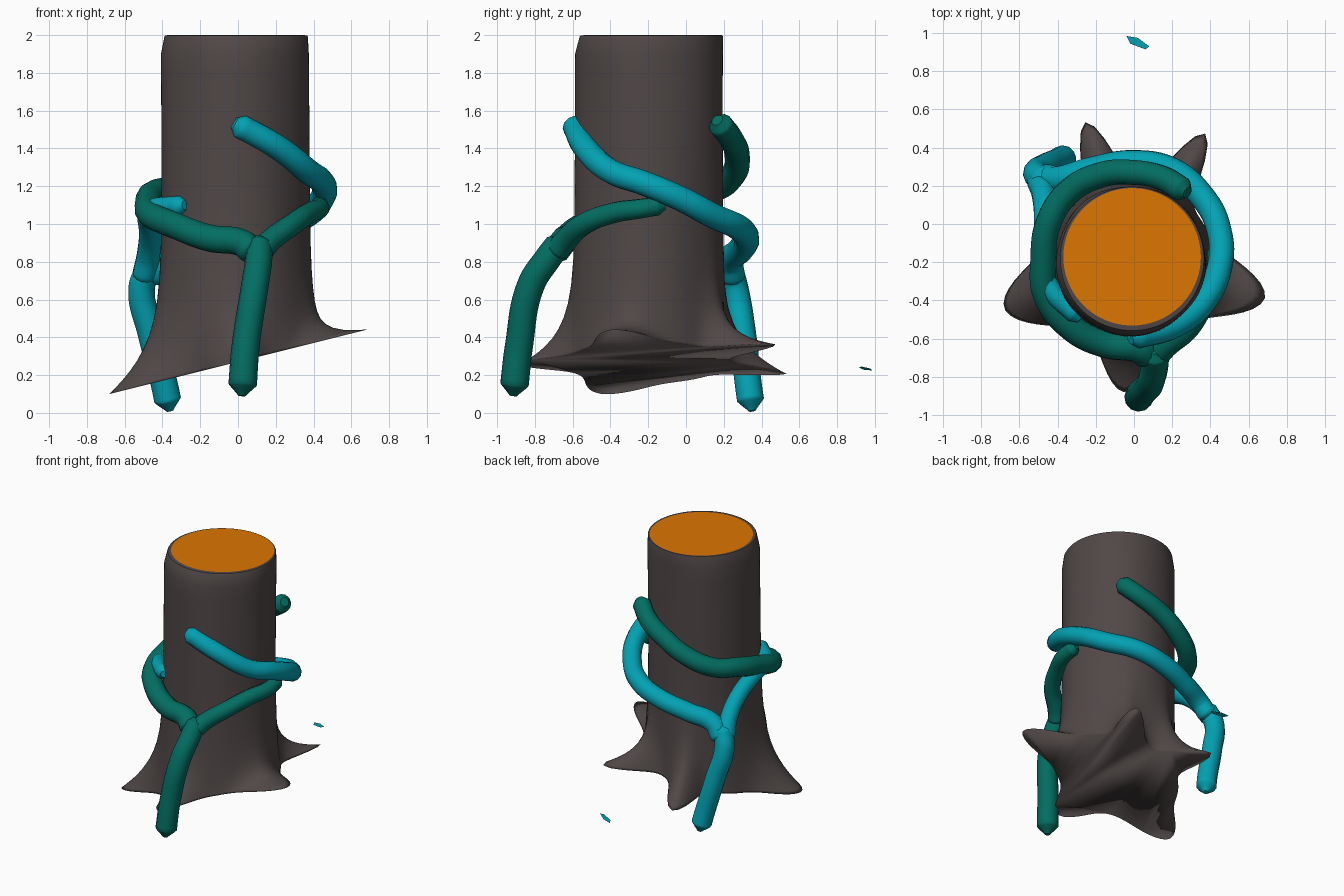
import bpy, bmesh, math

if "Cube" in bpy.data.objects:
    bpy.data.objects.remove(bpy.data.objects["Cube"])


def material(name, rgb):
    m = bpy.data.materials.new(name)
    m.diffuse_color = (*rgb, 1)
    m.use_nodes = True
    m.node_tree.nodes["Principled BSDF"].inputs["Base Color"].default_value = m.diffuse_color
    return m


bark = material("dark bark", (0.080, 0.064, 0.063))
wood = material("orange cut wood", (0.72, 0.18, 0.001))
green = material("dark teal vine", (0.001, 0.155, 0.122))
cyan = material("cyan vine", (0.001, 0.36, 0.45))

# Trunk: rings lofted from a tilted, star-shaped root base to a flat top
CX, CY, N = -0.016, -0.2, 120
# root: angle (deg), reach, fade height, angular width
ROOTS = [(200, 0.285, 0.18, 0.33), (345, 0.305, 0.045, 0.30),
         (108, 0.345, 0.13, 0.175), (60, 0.355, 0.09, 0.175),
         (267, 0.26, 0.13, 0.26)]
HEIGHTS = [0, 0.015, 0.035, 0.06, 0.09, 0.13, 0.18, 0.24, 0.32, 0.42, 0.55,
           0.7, 0.9, 1.1, 1.35, 1.55, 1.65]


def trunk_point(a, h):
    r = 0.391 + 0.035 * math.exp(-h / 0.25) + 0.004 * math.sin(5 * a + 2 * h)
    for deg, reach, fade, width in ROOTS:
        d = (a - math.radians(deg) + math.pi) % (2 * math.pi) - math.pi
        w = width * (1 + 0.25 * min(1, h / 0.3))
        k = 0.72 * math.exp(-h / fade) + 0.28 * math.exp(-h / 0.19)
        r += reach * k * math.exp(-abs(d / w) ** 1.8)
    x, y = CX + r * math.cos(a), CY + r * math.sin(a)
    base = 0.27 + 0.25 * x
    t = h / 1.65
    return x, y + 0.008 * t, base + h + t * (1.9 - 1.65 - base)


bm = bmesh.new()
angles = [2 * math.pi * i / N for i in range(N)]
rings = [[bm.verts.new(trunk_point(a, h)) for a in angles] for h in HEIGHTS]
for r, cy, z in ((0.38, -0.184, 1.99), (0.376, -0.182, 1.998), (0.36, -0.172, 2.0)):
    rings.append([bm.verts.new((-0.01 + r * math.cos(a), cy + r * math.sin(a), z)) for a in angles])
for lo, hi in zip(rings, rings[1:]):
    for i in range(N):
        j = (i + 1) % N
        bm.faces.new((lo[i], lo[j], hi[j], hi[i]))
bm.faces.new(rings[0][::-1])
bm.faces.new(rings[-1]).material_index = 1
for f in bm.faces:
    f.smooth = f.material_index == 0
# crisp rim only; the underside shades softly into the roots
for ring in rings[-2:]:
    for i in range(N):
        bm.edges.get((ring[i], ring[(i + 1) % N])).smooth = False
mesh = bpy.data.meshes.new("trunk")
bm.to_mesh(mesh)
bm.free()
mesh.materials.append(bark)
mesh.materials.append(wood)
bpy.context.collection.objects.link(bpy.data.objects.new("trunk", mesh))


def toward(a, b, dist):
    s = dist / math.dist(a, b)
    return tuple(p + (q - p) * s for p, q in zip(a, b))


# Vines: round tubes along smooth paths, rounded at both ends
def vine(name, mat, paths):
    for part, pts, r0, r1 in paths:
        cu = bpy.data.curves.new(name + part, 'CURVE')
        cu.dimensions = '3D'
        cu.bevel_depth = 1.0
        cu.bevel_resolution = 4
        cu.resolution_u = 8
        cu.use_fill_caps = True
        sp = cu.splines.new('BEZIER')
        full = [pts[0], toward(pts[0], pts[1], 0.06), *pts[1:-1],
                toward(pts[-1], pts[-2], 0.04), pts[-1]]
        sp.bezier_points.add(len(full) - 1)
        for i, (bp, co) in enumerate(zip(sp.bezier_points, full)):
            bp.co = co
            bp.handle_left_type = bp.handle_right_type = 'AUTO'
            bp.radius = r0 + (r1 - r0) * i / (len(full) - 1)
        sp.bezier_points[0].radius = r0 * 0.25
        sp.bezier_points[-1].radius = r1 * 0.5
        tmp = bpy.data.objects.new("tmp", cu)
        bpy.context.collection.objects.link(tmp)
        bpy.context.view_layer.update()
        me = bpy.data.meshes.new_from_object(tmp.evaluated_get(bpy.context.evaluated_depsgraph_get()))
        bpy.data.objects.remove(tmp)
        me.materials.clear()
        me.materials.append(mat)
        me.shade_smooth()
        bpy.context.collection.objects.link(bpy.data.objects.new(name + part, me))


vine("front_vine", green, [
    ("_stem", [(0.02, -0.915, 0.09), (0.04, -0.885, 0.35), (0.09, -0.82, 0.68),
               (0.11, -0.73, 0.82), (0.11, -0.655, 0.92)], 0.077, 0.069),
    ("_right_branch", [(0.1, -0.71, 0.83), (0.17, -0.64, 0.91), (0.29, -0.54, 1.0),
                       (0.38, -0.38, 1.06), (0.43, -0.25, 1.08), (0.43, -0.11, 1.1)], 0.066, 0.047),
    ("_left_branch", [(0.11, -0.71, 0.83), (0.02, -0.655, 0.9), (-0.15, -0.63, 0.925),
                      (-0.33, -0.54, 0.99), (-0.46, -0.37, 1.05), (-0.475, -0.18, 1.11),
                      (-0.45, 0.0, 1.16), (-0.35, 0.16, 1.19), (-0.18, 0.255, 1.27),
                      (0.0, 0.27, 1.37), (0.15, 0.24, 1.45), (0.28, 0.165, 1.55)], 0.075, 0.064),
])
vine("back_vine", cyan, [
    ("_stem", [(-0.36, 0.35, 0.01), (-0.39, 0.33, 0.15), (-0.46, 0.3, 0.42),
               (-0.51, 0.26, 0.66), (-0.46, 0.22, 0.8)], 0.072, 0.07),
    ("_side_branch", [(-0.505, 0.25, 0.68), (-0.475, 0.16, 0.83), (-0.465, 0.03, 0.95),
                      (-0.475, -0.15, 1.05), (-0.45, -0.32, 1.08), (-0.28, -0.5, 1.1)], 0.068, 0.05),
    ("_back_branch", [(-0.5, 0.25, 0.68), (-0.4, 0.235, 0.8), (-0.22, 0.285, 0.86), (0.0, 0.32, 0.92),
                      (0.2, 0.28, 0.98), (0.36, 0.14, 1.045), (0.445, -0.03, 1.135),
                      (0.45, -0.22, 1.215), (0.37, -0.4, 1.28), (0.22, -0.53, 1.4),
                      (-0.02, -0.6, 1.535)], 0.071, 0.064),
])

# Loose sliver behind the stump
bm = bmesh.new()
vs = [bm.verts.new(p) for p in ((-0.04, 0.985, 0.225), (-0.02, 0.945, 0.227),
                                (0.06, 0.915, 0.24), (0.08, 0.93, 0.245), (0.02, 0.975, 0.235))]
bm.faces.new(vs)
bmesh.ops.solidify(bm, geom=bm.faces[:], thickness=0.006)
bmesh.ops.recalc_face_normals(bm, faces=bm.faces[:])
me = bpy.data.meshes.new("loose_sliver")
bm.to_mesh(me)
bm.free()
me.materials.append(cyan)
bpy.context.collection.objects.link(bpy.data.objects.new("loose_sliver", me))
